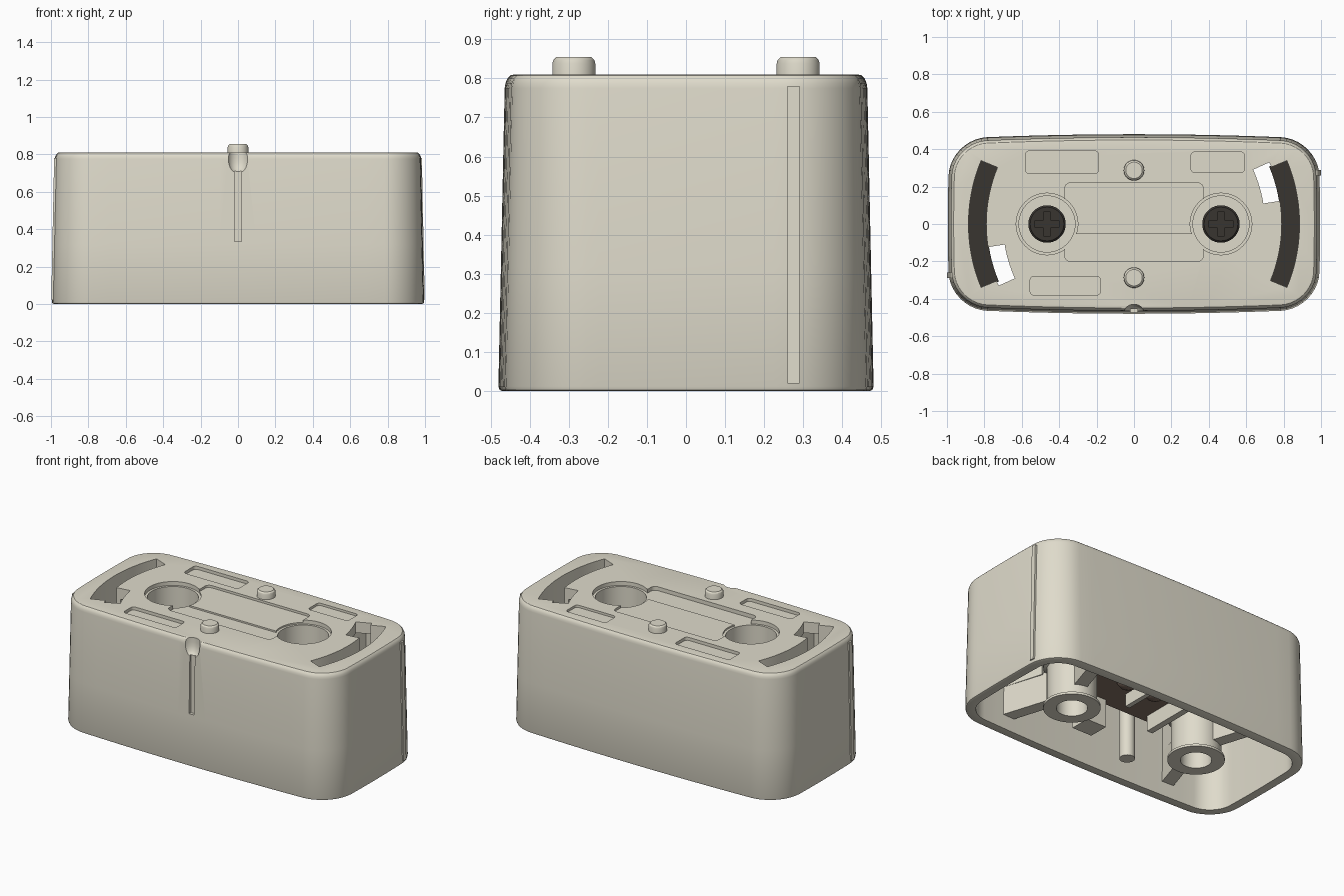
import bpy, bmesh
from math import sin, cos, pi, radians, hypot

if "Cube" in bpy.data.objects:
    bpy.data.objects.remove(bpy.data.objects["Cube"])


def loft(name, rings, closed=False):
    """Skin a list of equal-length point rings; cap the ends or close the loop."""
    bm = bmesh.new()
    vs = [[bm.verts.new(p) for p in ring] for ring in rings]
    n = len(vs[0])
    pairs = list(zip(vs, vs[1:]))
    if closed:
        pairs.append((vs[-1], vs[0]))
    else:
        bm.faces.new(vs[0])
        bm.faces.new(vs[-1])
    for a, b in pairs:
        for i in range(n):
            j = (i + 1) % n
            bm.faces.new((a[i], a[j], b[j], b[i]))
    bmesh.ops.recalc_face_normals(bm, faces=bm.faces)
    me = bpy.data.meshes.new(name)
    bm.to_mesh(me)
    bm.free()
    ob = bpy.data.objects.new(name, me)
    bpy.context.collection.objects.link(ob)
    return ob


def prism(name, pts, z0, z1):
    return loft(name, [[(x, y, z) for x, y in pts] for z in (z0, z1)])


def circle(x, y, r, z, n=48):
    return [(x + r * cos(2 * pi * i / n), y + r * sin(2 * pi * i / n), z) for i in range(n)]


def lathe(name, x, y, profile, closed=False):
    return loft(name, [circle(x, y, r, z) for r, z in profile], closed)


def rounded_rect(x0, x1, y0, y1, r, n=6):
    pts = []
    for k, (cx, cy) in enumerate([(x1 - r, y1 - r), (x0 + r, y1 - r), (x0 + r, y0 + r), (x1 - r, y0 + r)]):
        for i in range(n + 1):
            a = (k + i / n) * pi / 2
            pts.append((cx + r * cos(a), cy + r * sin(a)))
    return pts


def box(name, x0, x1, y0, y1, z0, z1):
    return prism(name, [(x0, y0), (x1, y0), (x1, y1), (x0, y1)], z0, z1)


def bar(name, p, q, w, z0, z1):
    """Upright wall of thickness w running from p to q."""
    dx, dy = q[0] - p[0], q[1] - p[1]
    k = w / 2 / hypot(dx, dy)
    nx, ny = -dy * k, dx * k
    return prism(name, [(p[0] + nx, p[1] + ny), (p[0] - nx, p[1] - ny),
                        (q[0] - nx, q[1] - ny), (q[0] + nx, q[1] + ny)], z0, z1)


def sector(name, r0, r1, a0, a1, z0, z1, n=20):
    angs = [radians(a0 + (a1 - a0) * i / n) for i in range(n + 1)]
    pts = [(r1 * cos(a), r1 * sin(a)) for a in angs] + [(r0 * cos(a), r0 * sin(a)) for a in reversed(angs)]
    return prism(name, pts, z0, z1)


def cut(ob, cutters):
    bpy.context.view_layer.objects.active = ob
    for c in cutters:
        c.hide_render = True
        m = ob.modifiers.new("cut", 'BOOLEAN')
        m.operation, m.solver, m.object = 'DIFFERENCE', 'EXACT', c
        bpy.ops.object.modifier_apply(modifier=m.name)


def outline(inset, z):
    """Rounded oblong with gently bowed sides."""
    hx, hy, r, n = 0.985 - inset, 0.455 - inset, 0.2 - inset, 10
    pts = []
    corners = [(1, 1), (-1, 1), (-1, -1), (1, -1)]
    for k, (sx, sy) in enumerate(corners):
        for i in range(n + 1):
            a = (k + i / n) * pi / 2
            pts.append((sx * (hx - r) + r * cos(a), sy * (hy - r) + r * sin(a)))
        # straight run to the next corner
        nx, ny = corners[(k + 1) % 4]
        b = (k + 1) * pi / 2
        p, q = pts[-1], (nx * (hx - r) + r * cos(b), ny * (hy - r) + r * sin(b))
        for i in range(1, 16):
            t = i / 16
            pts.append((p[0] + (q[0] - p[0]) * t, p[1] + (q[1] - p[1]) * t))
    return [(x + 0.01 * x / hx * (1 - (y / hy) ** 2),
             y + 0.025 * y / hy * (1 - (x / hx) ** 2), z) for x, y in pts]


def material(name, col):
    m = bpy.data.materials.new(name)
    m.diffuse_color = (*col, 1)
    m.use_nodes = True
    m.node_tree.nodes["Principled BSDF"].inputs["Base Color"].default_value = m.diffuse_color
    return m


tan = material("warm_grey", (0.74, 0.71, 0.60))
dark = material("dark", (0.04, 0.035, 0.03))
brown = material("brown", (0.24, 0.17, 0.13))
cutters, parts = [], []

# Hollow drafted shell, open underneath
shell = [(0.072, 0.74), (0.06, 0), (0.01, 0), (0.003, 0.003), (0, 0.012), (0.0065, 0.32), (0.016, 0.775),
         (0.018, 0.788), (0.023, 0.80), (0.031, 0.808), (0.041, 0.81)]
housing = loft("housing", [outline(i, z) for i, z in shell])
parts.append(housing)

for s in (1, -1):
    a = 0 if s > 0 else 180
    x = 0.465 * s
    # Curved slots with side windows
    slot = sector("slot_cutter", 0.79, 0.885, a - 22.5, a + 22.5, 0.2, 0.9)
    window = sector("window_cutter", 0.70, 0.795, a + 9, a + 24.5, 0.2, 0.9)
    wall = sector("slot_wall", 0.765, 0.91, a - 24.5, a + 24.5, 0.38, 0.76)
    cut(wall, [slot, window])
    floor = sector("slot_floor", 0.785, 0.89, a - 23, a + 23, 0.38, 0.41)
    floor.data.materials.append(dark)
    parts += [wall, floor]
    cutters += [slot, window]
    # Screw wells: stepped rim in the top, hollow column below
    cutters += [lathe("well_cutter", x, 0, [(0.15, 0.6), (0.15, 0.9)]),
                lathe("rim_cutter", x, 0, [(0.165, 0.785), (0.165, 0.9)])]
    parts.append(lathe("screw_column", x, 0, [
        (0.15, 0.77), (0.15, 0.30), (0.09, 0.30), (0.09, 0.015), (0.165, 0.015),
        (0.165, 0.03), (0.145, 0.035), (0.145, 0.27), (0.165, 0.28), (0.165, 0.77)], True))
    # Cross-head screws
    screw = lathe("screw", x, 0, [(0.1, 0.30), (0.1, 0.34), (0.09, 0.35)])
    for w, h in ((0.065, 0.018), (0.018, 0.065)):
        c = box("cross_cutter", x - w, x + w, -h, h, 0.32, 0.45)
        cut(screw, [c])
        bpy.data.objects.remove(c)
    screw.data.materials.append(dark)
    parts.append(screw)
    # Angled ribs bracing the columns to the long walls
    for t in (1, -1):
        parts.append(bar("column_rib", (x + 0.04 * s, 0.12 * t), (0.6 * s, 0.42 * t), 0.08, 0.09, 0.28))
        parts.append(bar("upper_rib", (x + 0.06 * s, 0.16 * t), (0.6 * s, 0.42 * t), 0.08, 0.27, 0.76))
    # Slim end ribs following the draft
    y0, y1 = 0.275 * s - 0.015, 0.275 * s + 0.015
    parts.append(loft("end_rib", [[(0.95 * s, y0, z), (xo * s, y0, z), (xo * s, y1, z), (0.95 * s, y1, z)]
                                  for xo, z in ((0.9985, 0.02), (0.983, 0.78))]))
    # Locating pegs on top
    parts.append(lathe("top_peg", 0, 0.287 * s, [
        (0.055, 0.78), (0.055, 0.838), (0.052, 0.848), (0.044, 0.855)]))
    # Bumps under the inner plate
    bump = lathe("contact_bump", 0.1 * s, 0.07, [
        (0.07, 0.31), (0.065, 0.285), (0.05, 0.265), (0.025, 0.254)])
    bump.data.materials.append(brown)
    parts.append(bump)
parts.append(box("side_divider", -0.28, -0.24, -0.17, 0.17, 0.2, 0.32))

# Shallow recesses in the top face
for x0, x1, y0, y1, r, depth in [(-0.37, 0.37, -0.055, 0.22, 0.03, 0.015),
                                 (-0.37, 0.37, -0.20, -0.054, 0.03, 0.025),
                                 (-0.58, -0.19, 0.27, 0.39, 0.02, 0.02),
                                 (-0.555, -0.18, -0.38, -0.28, 0.02, 0.02),
                                 (0.305, 0.59, 0.275, 0.385, 0.02, 0.015)]:
    cutters.append(prism("recess_cutter", rounded_rect(x0, x1, y0, y1, r), 0.81 - depth, 0.9))

# Front notch and groove
cutters.append(lathe("notch_cutter", 0, -0.485, [(0.02, 0.703), (0.035, 0.711), (0.047, 0.728),
                                                 (0.054, 0.755), (0.056, 0.78), (0.056, 0.9)]))
cutters.append(box("groove_cutter", -0.018, 0.018, -0.6, -0.455, 0.335, 0.725))

# Inner plate and hanging supports
plate = box("inner_plate", -0.308, 0.308, -0.22, 0.22, 0.30, 0.36)
plate.data.materials.append(brown)
parts += [plate, box("centre_divider", -0.015, 0.015, -0.06, 0.18, 0.22, 0.32),
          box("support_block", 0.06, 0.2, -0.31, -0.18, 0.12, 0.76),
          lathe("support_post", -0.2, -0.3, [(0.045, 0.06), (0.045, 0.76)])]

cut(housing, cutters)
for c in cutters:
    bpy.data.objects.remove(c)

# Housing colour, and smooth shading with crisp edges
bpy.ops.object.select_all(action='DESELECT')
for p in parts:
    if not any(p.data.materials):
        p.data.materials.clear()
        p.data.materials.append(tan)
    p.select_set(True)
bpy.context.view_layer.objects.active = housing
bpy.ops.object.shade_smooth_by_angle(angle=radians(30))
